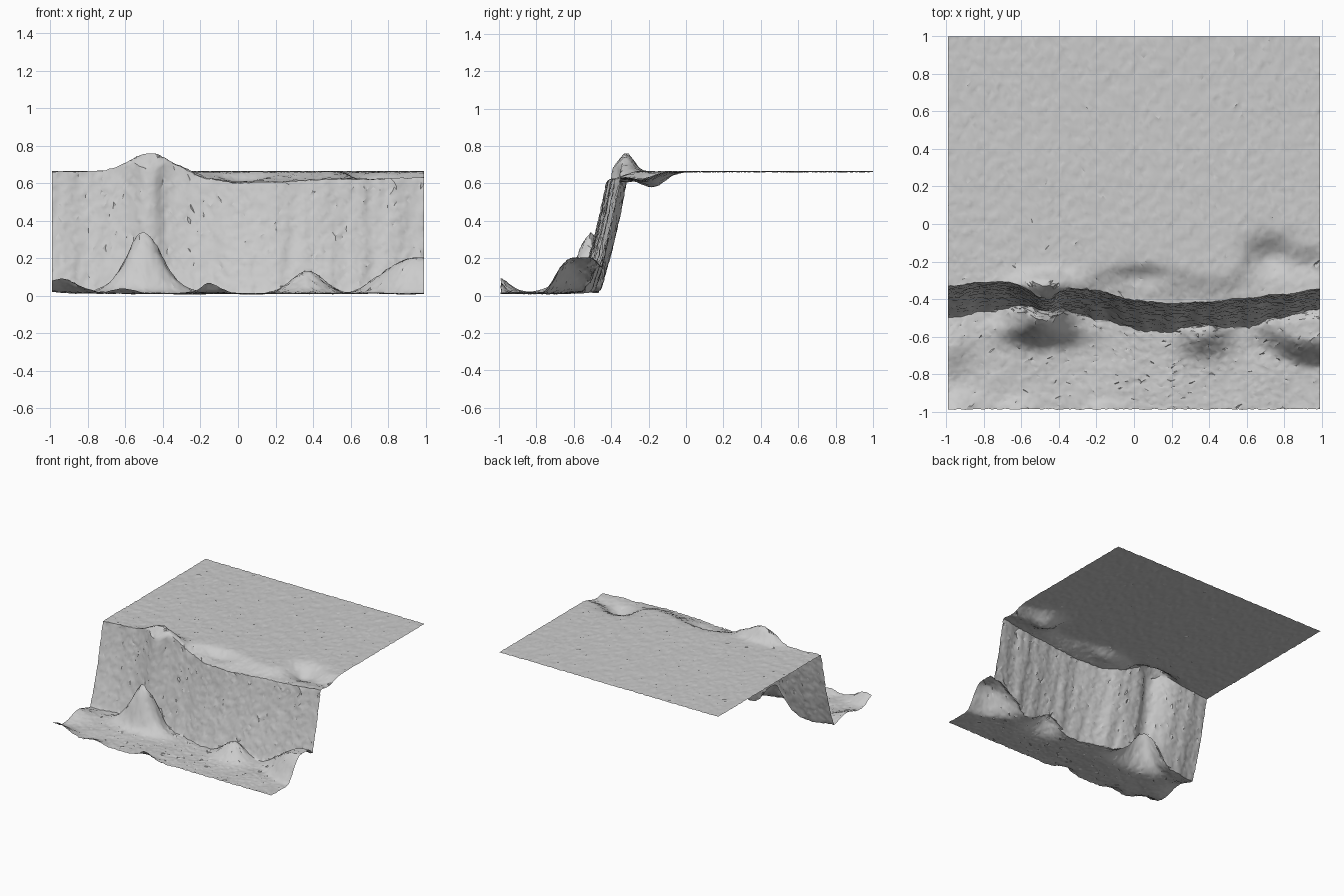
import bpy, bmesh, random
from math import exp
from mathutils import Vector, noise

if "Cube" in bpy.data.objects:
    bpy.data.objects.remove(bpy.data.objects["Cube"])

random.seed(4)
TOP = 0.662

# top rim of the cliff in plan, (x, y)
RIM = [(-1, -.33), (-.8, -.31), (-.6, -.31), (-.4, -.335), (-.2, -.355), (0, -.405),
       (.2, -.425), (.4, -.415), (.6, -.395), (.8, -.375), (1, -.345)]
# how far the cliff foot stands out from the rim, (x, dy)
FOOT = [(-1, .17), (-.6, .15), (-.2, .15), (.2, .155), (.6, .155), (1, .15)]
# lowered plateau lip: depth and width back from the rim
DIP = [(-1, 0), (-.3, 0), (-.15, .04), (0, .06), (.2, .055), (.5, .04), (.7, .04), (1, .03)]
BACK = [(-1, .1), (-.2, .12), (0, .22), (.2, .2), (.5, .16), (.65, .3), (.8, .34), (1, .26)]


def lerp(table, x):
    for (a, p), (b, q) in zip(table, table[1:]):
        if x <= b:
            t = max(0, (x - a) / (b - a))
            return p + (q - p) * t * t * (3 - 2 * t)
    return table[-1][1]


def bump(x, y, cx, cy, sx, sy):
    return exp(-((x - cx) / sx) ** 2 - ((y - cy) / sy) ** 2)


def smooth(t):
    t = min(1, max(0, t))
    return t * t * (3 - 2 * t)


def ground(x, y):
    # floor, corner mound, edge hump, outcrop and talus fans
    n = noise.noise(Vector((x * 5, y * 5, 3)))
    z = .012 + .006 * n
    z += .085 * bump(x, y, -.95, -1.02, .14, .1) + .05 * bump(x, y, -1, -.66, .12, .12)
    z += .06 * bump(x, y, -.15, -1.0, .07, .04) + .03 * bump(x, y, -.62, -1, .08, .06)
    z += .32 * bump(x, y, -.5, -.48, .13, .1)
    z += .09 * bump(x, y, -.5, -.57, .2, .06)
    z += .12 * bump(x, y, .37, -.58, .12, .1)
    ramp = smooth((x - .55) / .4)
    z += ramp * .19 * smooth((y + .66 + .12 * ramp) / .17)
    return z


def plateau(x, y, rim):
    # lip hollow, pits and the rim peak
    d = y - rim
    z = TOP - lerp(DIP, x) * (1 - smooth(d / lerp(BACK, x)))
    z -= .07 * bump(x, y, .72, -.17, .11, .09) + .03 * bump(x, y, .05, -.28, .15, .05)
    z -= .03 * bump(x, y, .92, -.22, .12, .07)
    z += .10 * bump(x, y, -.47, -.32, .15, .055)
    return z


NX, NG, NC, NP = 110, 34, 30, 66
bm = bmesh.new()
cols = []
for i in range(NX + 1):
    x = -.993 + 1.986 * i / NX
    wob = .014 * noise.noise(Vector((x * 9, 0, 7)))
    rim = lerp(RIM, x) + wob * .5 - .07 * bump(x, 0, -.49, 0, .09, 1)
    foot = rim - lerp(FOOT, x) + wob + .03 * bump(x, 0, -.49, 0, .12, 1)
    pts = []
    for j in range(NG):
        y = -.988 + (foot + .988) * j / NG
        pts.append((y, ground(x, y)))
    ztop = plateau(x, rim, rim)
    for j in range(NC):
        # steep face, flaring slightly at its foot
        t = j / NC
        y = foot + (rim - foot) * (.75 * t + .25 * (1 - (1 - t) ** 2.5))
        flute = .006 * noise.noise(Vector((x * 22, t * 2, 1)))
        zc = .01 + (ztop - .01) * t
        pts.append((y + flute, max(zc, ground(x, y) * (1 - t))))
    for j in range(NP + 1):
        y = rim + (1 - rim) * (j / NP) ** 1.1
        pts.append((y, plateau(x, y, rim)))
    col = []
    last = len(pts) - 1
    for j, (y, z) in enumerate(pts):
        # rough rocky jitter, kept off the straight borders
        jx = 0 if i in (0, NX) else random.uniform(-.004, .004)
        jy = 0 if j == last else random.uniform(-.004, .004)
        z += random.uniform(-.003, .003)
        col.append(bm.verts.new((x + jx, y + jy, max(0, z))))
    cols.append(col)
for a, b in zip(cols, cols[1:]):
    for j in range(len(a) - 1):
        p, q, r, s = a[j], b[j], b[j + 1], a[j + 1]
        if random.random() < .5:
            bm.faces.new((p, q, r))
            bm.faces.new((p, r, s))
        else:
            bm.faces.new((p, q, s))
            bm.faces.new((q, r, s))

me = bpy.data.meshes.new("cliff_terrain")
bm.to_mesh(me)
bm.free()
cliff = bpy.data.objects.new("cliff_terrain", me)
bpy.context.collection.objects.link(cliff)
bpy.context.view_layer.objects.active = cliff
cliff.select_set(True)
bpy.ops.object.shade_smooth_by_angle(angle=0.6)
